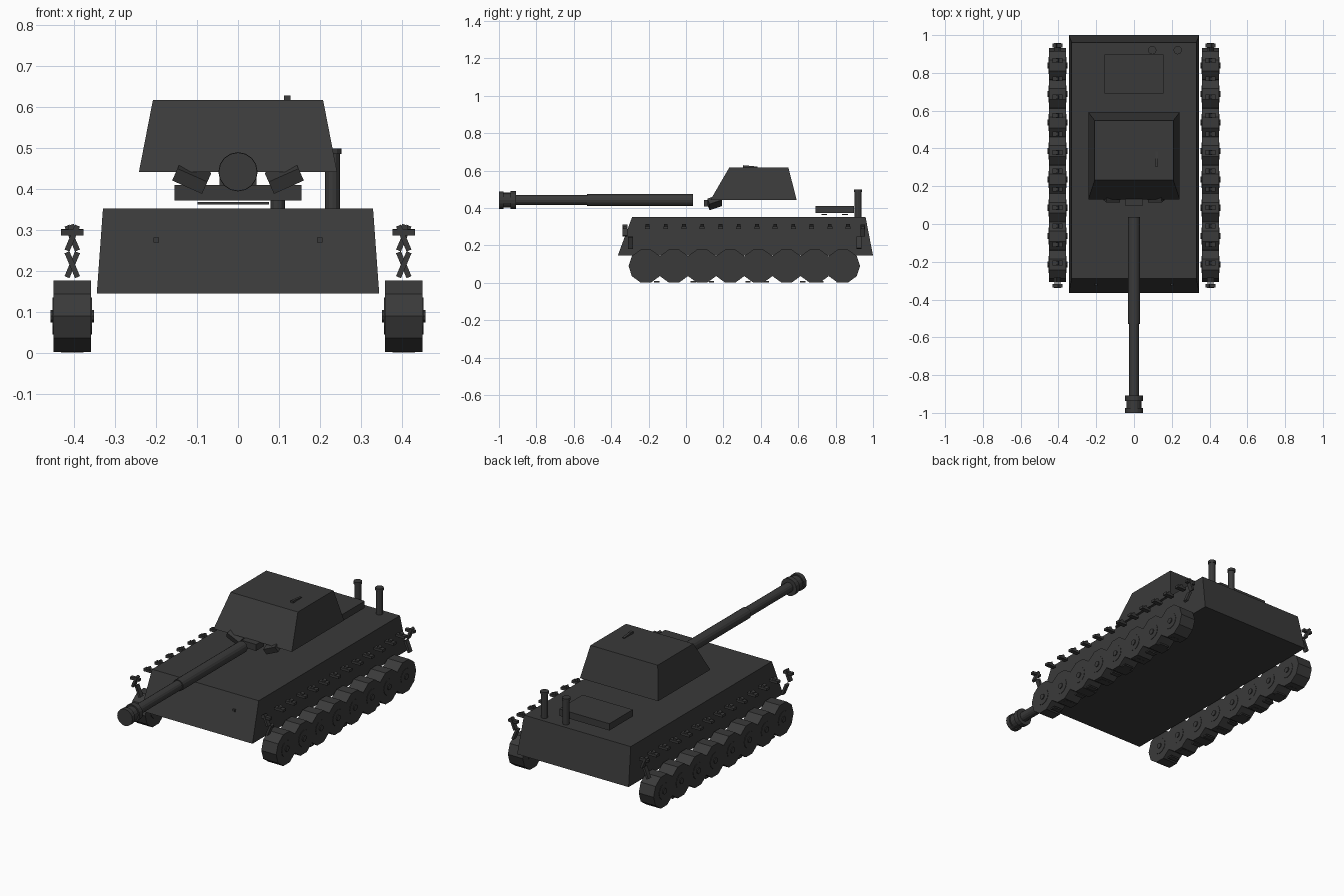
import bpy, bmesh, math
from mathutils import Matrix, Vector, Euler

if "Cube" in bpy.data.objects:
    bpy.data.objects.remove(bpy.data.objects["Cube"])

mat = bpy.data.materials.new("dark_grey")
mat.diffuse_color = (0.042, 0.042, 0.042, 1)
mat.use_nodes = True
mat.node_tree.nodes["Principled BSDF"].inputs["Base Color"].default_value = mat.diffuse_color


def finish(name, bm):
    bmesh.ops.recalc_face_normals(bm, faces=bm.faces)
    me = bpy.data.meshes.new(name)
    bm.to_mesh(me)
    bm.free()
    me.materials.append(mat)
    ob = bpy.data.objects.new(name, me)
    bpy.context.collection.objects.link(ob)
    return ob


def add_box(bm, loc, size, rot=(0, 0, 0)):
    m = Matrix.LocRotScale(Vector(loc), Euler(rot), Vector(size))
    bmesh.ops.create_cube(bm, size=1, matrix=m)


def add_cyl(bm, axis, a, b, loc, r, n):
    """Cylinder from a to b along an axis; loc gives the other two coordinates."""
    c = Vector(loc)
    c["xyz".index(axis)] = (a + b) / 2
    rot = {"x": (0, math.pi / 2, 0), "y": (math.pi / 2, 0, 0), "z": (0, 0, 0)}[axis]
    m = Matrix.Translation(c) @ Euler(rot).to_matrix().to_4x4()
    bmesh.ops.create_cone(bm, cap_ends=True, segments=n, radius1=r, radius2=r,
                          depth=abs(b - a), matrix=m)


def frustum(name, lo, hi):
    """Sloped box; lo and hi are (half width, y front, y back, z)."""
    bm = bmesh.new()
    rings = []
    for w, y0, y1, z in (lo, hi):
        rings.append([bm.verts.new(p) for p in
                      ((-w, y0, z), (w, y0, z), (w, y1, z), (-w, y1, z))])
    a, b = rings
    bm.faces.new(a[::-1])
    bm.faces.new(b)
    for i in range(4):
        j = (i + 1) % 4
        bm.faces.new((a[i], a[j], b[j], b[i]))
    return finish(name, bm)


# Hull and turret
frustum("hull", (0.345, -0.365, 1.0, 0.145), (0.33, -0.288, 0.96, 0.352))
frustum("turret", (0.242, 0.13, 0.592, 0.442), (0.208, 0.232, 0.547, 0.617))

# Gun barrel in two steps, with muzzle brake
gun = (0, 0, 0.442)
bm = bmesh.new()
add_cyl(bm, "y", -0.53, 0.038, gun, 0.032, 16)
add_cyl(bm, "y", -0.92, -0.53, gun, 0.027, 16)
finish("gun_barrel", bm)
bm = bmesh.new()
for y0, y1, r in ((-1, -0.975, 0.047), (-0.975, -0.937, 0.04), (-0.937, -0.908, 0.048)):
    add_cyl(bm, "y", y0, y1, gun, r, 16)
finish("muzzle_brake", bm)

# Gun mount under the turret front
bm = bmesh.new()
add_box(bm, (0, 0.13, 0.426), (0.09, 0.07, 0.036))
for s in (-1, 1):
    add_box(bm, (s * 0.113, 0.153, 0.43), (0.08, 0.07, 0.034), (0.35, s * -0.42, 0))
finish("gun_mount", bm)

# Small roof hook
bm = bmesh.new()
add_box(bm, (0.12, 0.345, 0.62), (0.013, 0.075, 0.01), (-0.1, 0, 0))
add_box(bm, (0.12, 0.315, 0.622), (0.016, 0.022, 0.012))
finish("roof_hook", bm)

# Engine deck and thin rods below it
bm = bmesh.new()
add_box(bm, (0, 0.795, 0.391), (0.31, 0.207, 0.038))
finish("engine_deck", bm)
bm = bmesh.new()
for y in (0.74, 0.85):
    add_box(bm, (-0.012, y, 0.365), (0.175, 0.03, 0.006))
finish("deck_rods", bm)

# Exhaust stacks
bm = bmesh.new()
for x in (0.097, 0.231):
    add_cyl(bm, "z", 0.35, 0.49, (x, 0.92, 0), 0.018, 12)
    add_cyl(bm, "z", 0.485, 0.499, (x, 0.92, 0), 0.022, 12)
finish("exhaust_stacks", bm)

# Front lamps
bm = bmesh.new()
for x in (-0.2, 0.2):
    add_box(bm, (x, -0.318, 0.275), (0.014, 0.014, 0.012))
finish("front_lamps", bm)

X = 0.405
for s, side in ((-1, "left"), (1, "right")):
    # Ten-sided overlapping road wheels with hubs
    bm = bmesh.new()
    for i in range(8):
        y = -0.215 + i * 0.1505
        # half-step keeps a corner at axle height
        c = Matrix.Translation((s * X, y, 0.0895)) @ Euler((0, math.pi / 2, 0)).to_matrix().to_4x4()
        c = c @ Matrix.Rotation(math.pi / 10 * 5, 4, "Z")
        n0 = bmesh.ops.create_cone(bm, cap_ends=True, segments=10, radius1=0.092,
                                   radius2=0.092, depth=0.092, matrix=c)["verts"]
        # turn so that a corner lies level with the axle
        top = max(v.co.z for v in n0)
        if top > 0.0895 + 0.09:
            bmesh.ops.rotate(bm, verts=n0, cent=(s * X, y, 0.0895),
                             matrix=Matrix.Rotation(math.pi / 10, 3, "X"))
        add_cyl(bm, "x", s * X - 0.053, s * X + 0.053, (0, y, 0.0895), 0.016, 10)
        add_cyl(bm, "x", s * X - 0.048, s * X + 0.048, (0, y, 0.0895), 0.045, 12)
    finish(side + "_road_wheels", bm)

    # Upper and lower runs of track links
    bm = bmesh.new()
    for i in range(12):
        y = -0.206 + i * 0.0975
        add_box(bm, (s * X, y, 0.295), (0.055, 0.026, 0.014))
        add_box(bm, (s * X, y, 0.303), (0.016, 0.02, 0.02), (0, s * 0.4, 0))
        if i < 11:
            add_box(bm, (s * X, y + 0.05, 0.005), (0.055, 0.028, 0.008))
    # Leaning links at both ends
    for y, z, tilt in ((-0.297, 0.215, 0.4), (-0.327, 0.28, -0.4),
                       (0.925, 0.215, -0.4), (0.945, 0.28, 0.4)):
        add_box(bm, (s * X, y, z), (0.013, 0.026, 0.066), (0, s * tilt, 0))
        if z > 0.25:
            add_box(bm, (s * X, y, 0.294), (0.055, 0.02, 0.014))
    finish(side + "_track_links", bm)
